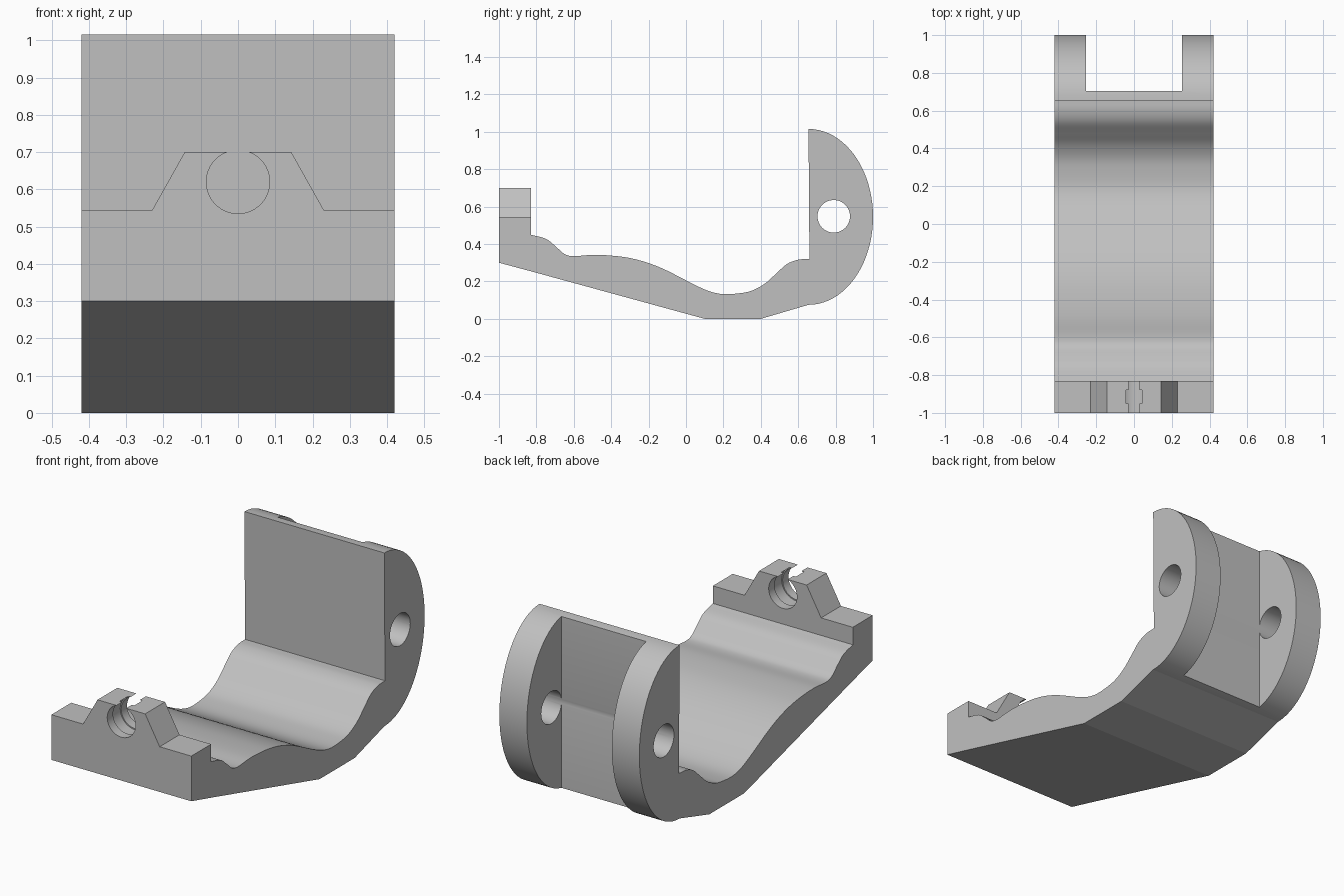
import bpy, bmesh, math
from mathutils import Vector

cube = bpy.data.objects.get("Cube")
if cube:
    bpy.data.objects.remove(cube, do_unlink=True)

HALF_W = 0.42
CLIP_BACK = -0.83

grey = bpy.data.materials.new("light grey")
grey.use_nodes = True
colour = (0.53, 0.53, 0.53, 1)
grey.diffuse_color = colour
grey.node_tree.nodes["Principled BSDF"].inputs["Base Color"].default_value = colour


def loft(name, sections):
    """Skin matching closed outlines and cap both ends."""
    bm = bmesh.new()
    rings = [[bm.verts.new(p) for p in s] for s in sections]
    n = len(rings[0])
    for a, b in zip(rings, rings[1:]):
        for i in range(n):
            j = (i + 1) % n
            bm.faces.new((a[i], a[j], b[j], b[i]))
    bm.faces.new(rings[0])
    bm.faces.new(rings[-1])
    bmesh.ops.recalc_face_normals(bm, faces=bm.faces)
    mesh = bpy.data.meshes.new(name)
    bm.to_mesh(mesh)
    bm.free()
    mesh.materials.append(grey)
    ob = bpy.data.objects.new(name, mesh)
    bpy.context.collection.objects.link(ob)
    return ob


def along_x(name, outline, x0, x1):
    return loft(name, [[(x, y, z) for y, z in outline] for x in (x0, x1)])


def activate(ob):
    bpy.ops.object.select_all(action='DESELECT')
    ob.select_set(True)
    bpy.context.view_layer.objects.active = ob


def cut(ob, cutter):
    mod = ob.modifiers.new("cut", 'BOOLEAN')
    mod.operation = 'DIFFERENCE'
    mod.solver = 'EXACT'
    mod.object = cutter
    activate(ob)
    bpy.ops.object.modifier_apply(modifier=mod.name)
    bpy.data.objects.remove(cutter, do_unlink=True)


def smooth_curve(points, steps=5):
    """Catmull-Rom curve through the points."""
    p = [Vector(q) for q in points]
    p = [2 * p[0] - p[1]] + p + [2 * p[-1] - p[-2]]
    out = []
    for a, b, c, d in zip(p, p[1:], p[2:], p[3:]):
        for k in range(steps):
            t = k / steps
            q = 2 * b + (c - a) * t + (2 * a - 5 * b + 4 * c - d) * t ** 2
            out.append(tuple((q + (3 * b - a - 3 * c + d) * t ** 3) / 2))
    return out + [tuple(points[-1])]


def underside(y):
    return 0.30 - 0.268 * (y + 1)


def circle(cy, cz, r, n=48):
    return [(cy + r * math.cos(math.tau * i / n), cz + r * math.sin(math.tau * i / n))
            for i in range(n)]


# Curved tray with rounded hinge end
hinge_arc = [(0.655 + 0.345 * math.cos(a), 0.545 + 0.47 * math.sin(a))
             for a in (math.pi * (i / 40 - 0.5) for i in range(41))]
tray_top = smooth_curve([
    (0.66, 0.32), (0.6, 0.316), (0.54, 0.293), (0.48, 0.24), (0.42, 0.187),
    (0.35, 0.15), (0.28, 0.136), (0.2, 0.132), (0.13, 0.146), (0.05, 0.18),
    (-0.1, 0.257), (-0.2, 0.298), (-0.3, 0.325), (-0.4, 0.338), (-0.5, 0.342),
    (-0.6, 0.335), (-0.65, 0.347), (-0.7, 0.39), (-0.75, 0.428), (CLIP_BACK, 0.45)])
profile = [(CLIP_BACK, underside(CLIP_BACK)), (0.10, 0), (0.40, 0)] + hinge_arc + tray_top
body = along_x("tray_body", profile, -HALF_W, HALF_W)

# Gap between the hinge ears and the pin hole through them
gap = [(0.705, -0.2), (1.2, -0.2), (1.2, 1.2), (0.705, 1.2)]
cut(body, along_x("gap_cutter", gap, -0.255, 0.255))
cut(body, along_x("pin_cutter", circle(0.79, 0.548, 0.087), -0.6, 0.6))


# Front block with a snap clip, its bore widened in the middle
def clip_section(y, r):
    top, mid = 0.70, 0.62
    start = math.asin((top - mid) / r)
    sweep = math.pi + 2 * start
    bore = [(r * math.cos(a), mid + r * math.sin(a))
            for a in (math.pi - start + sweep * i / 40 for i in range(41))]
    side = [(HALF_W, underside(y)), (HALF_W, 0.545), (0.23, 0.545), (0.143, top)]
    left = [(-x, z) for x, z in side]
    return [(x, y, z) for x, z in left + bore + side[::-1]]


clip = loft("front_clip", [clip_section(y, r) for y, r in (
    (-1, 0.085), (-0.95, 0.085), (-0.95, 0.091),
    (-0.88, 0.091), (-0.88, 0.085), (CLIP_BACK, 0.085))])

for ob in (body, clip):
    activate(ob)
    bpy.ops.object.shade_smooth_by_angle(angle=math.radians(13))
